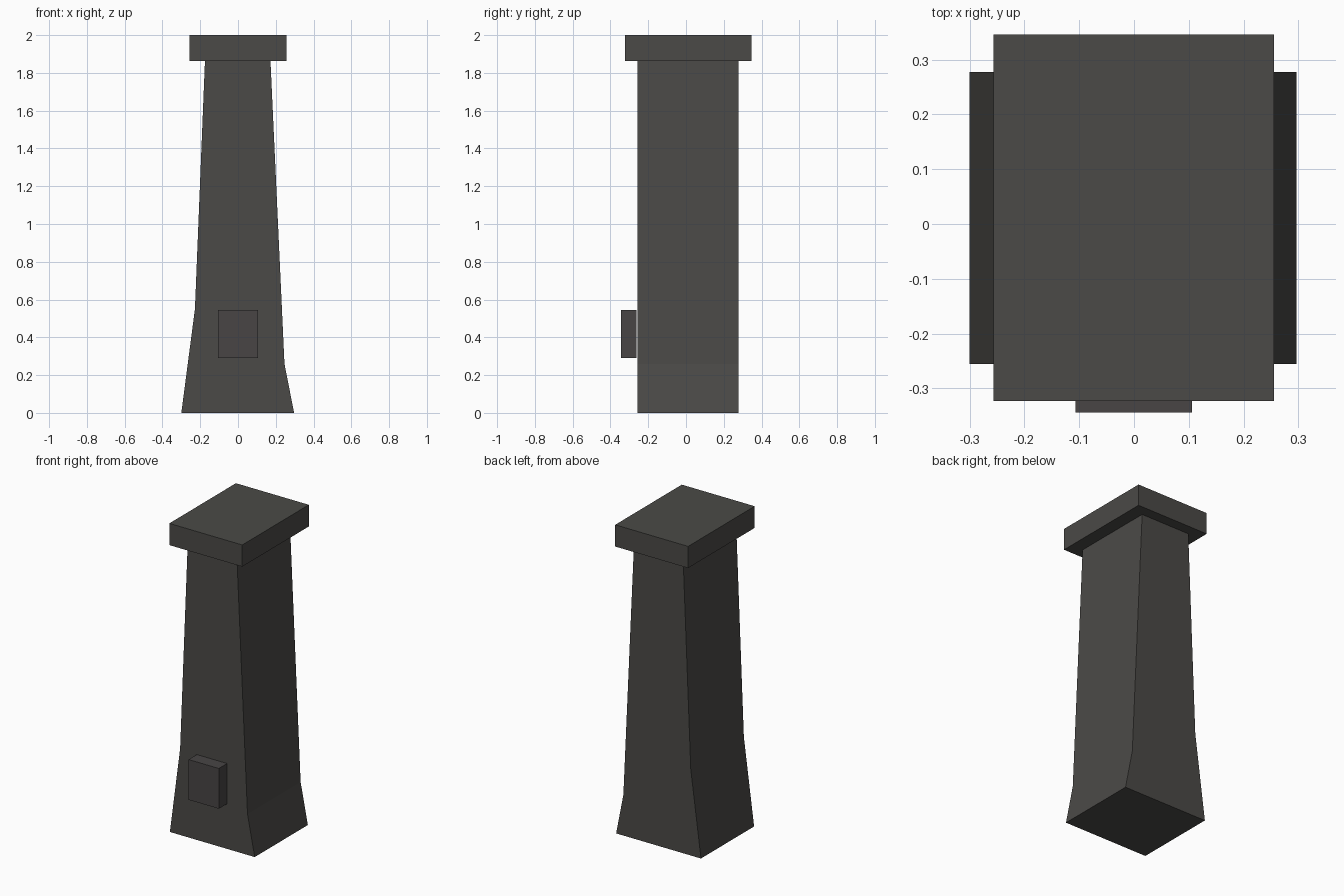
import bpy
import bmesh

if "Cube" in bpy.data.objects:
    bpy.data.objects.remove(bpy.data.objects["Cube"])


def material(name, rgb):
    mat = bpy.data.materials.new(name)
    mat.diffuse_color = (*rgb, 1.0)
    mat.use_nodes = True
    mat.node_tree.nodes["Principled BSDF"].inputs["Base Color"].default_value = mat.diffuse_color
    return mat


def extrude_profile(name, profile, y0, y1, mat):
    """Solid made by extruding an (x, z) outline from y0 to y1."""
    bm = bmesh.new()
    face = bm.faces.new([bm.verts.new((x, y0, z)) for x, z in profile])
    result = bmesh.ops.extrude_face_region(bm, geom=[face])
    verts = [g for g in result["geom"] if isinstance(g, bmesh.types.BMVert)]
    bmesh.ops.translate(bm, verts=verts, vec=(0, y1 - y0, 0))
    bmesh.ops.recalc_face_normals(bm, faces=bm.faces)
    mesh = bpy.data.meshes.new(name)
    bm.to_mesh(mesh)
    bm.free()
    mesh.materials.append(mat)
    obj = bpy.data.objects.new(name, mesh)
    bpy.context.collection.objects.link(obj)
    return obj


def box(name, x0, x1, y0, y1, z0, z1, mat):
    return extrude_profile(name, [(x0, z0), (x1, z0), (x1, z1), (x0, z1)], y0, y1, mat)


stone = material("dark_stone", (0.07, 0.068, 0.063))
plate = material("dark_plate", (0.065, 0.06, 0.06))

# Tapered pillar, flaring at uneven heights on its two sides
pillar_outline = [(-0.30, 0), (0.297, 0), (0.246, 0.26), (0.172, 1.862),
                  (-0.175, 1.862), (-0.228, 0.55)]
extrude_profile("pillar", pillar_outline, -0.256, 0.278, stone)

# Overhanging cap slab
box("cap", -0.257, 0.256, -0.323, 0.346, 1.862, 2.0, stone)

# Small raised block on the front
box("front_block", -0.107, 0.106, -0.344, -0.261, 0.29, 0.546, plate)
